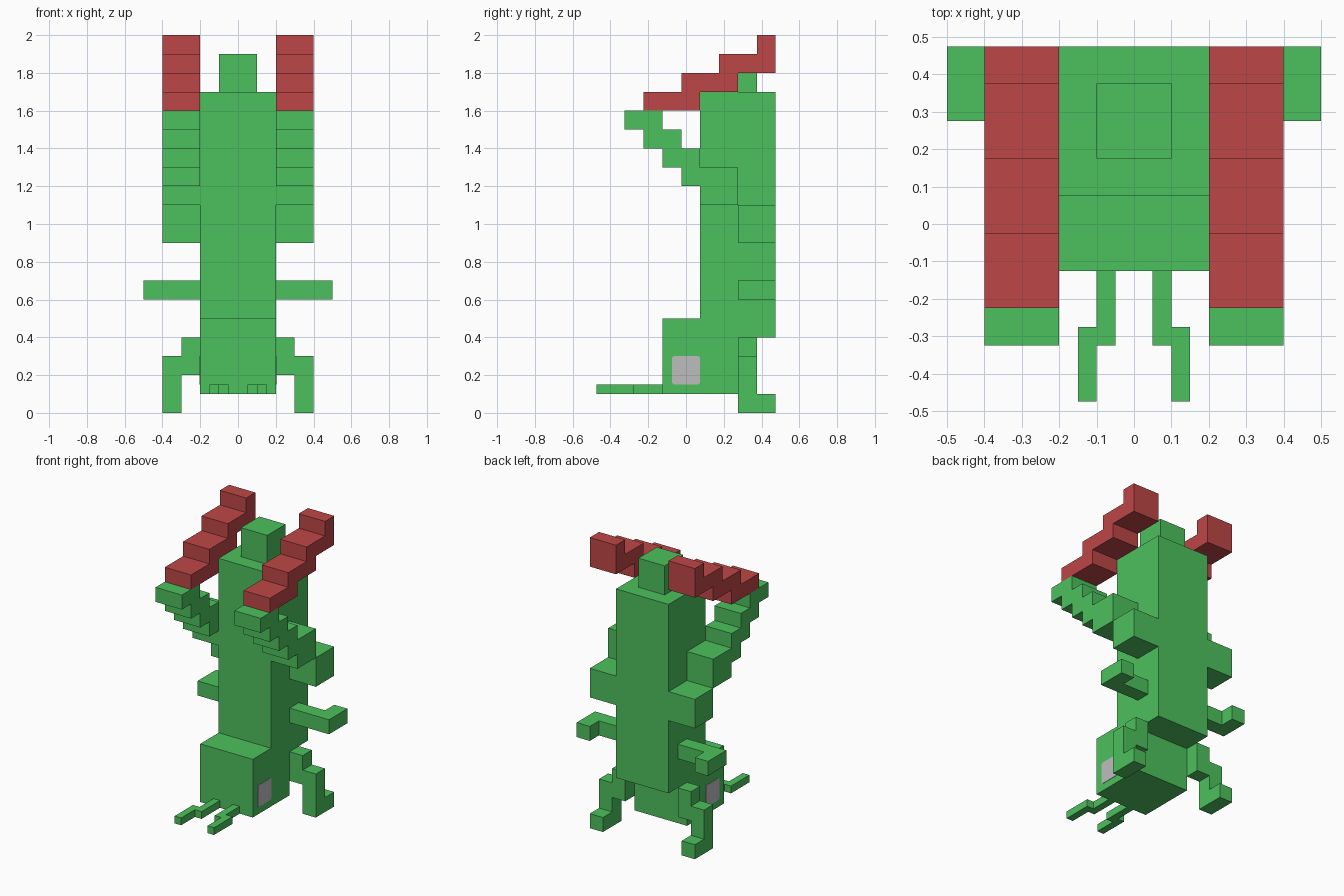
import bpy
import bmesh

cube = bpy.data.objects.get("Cube")
if cube:
    bpy.data.objects.remove(cube, do_unlink=True)


def material(name, rgb):
    mat = bpy.data.materials.new(name)
    mat.use_nodes = True
    mat.diffuse_color = (*rgb, 1)
    mat.node_tree.nodes["Principled BSDF"].inputs["Base Color"].default_value = (*rgb, 1)
    return mat


green = material("leaf green", (0.073, 0.533, 0.109))
red = material("claw red", (0.515, 0.061, 0.063))
grey = material("eye grey", (0.515, 0.515, 0.515))


def prism(name, profile, axis, low, high, mat, paired=True):
    """Extrude a flat profile along an axis; paired parts are mirrored across x."""
    def place(a, b, depth):
        return {"x": (depth, a, b), "y": (a, depth, b), "z": (a, b, depth)}[axis]

    bm = bmesh.new()
    base = bm.faces.new([bm.verts.new(place(a, b, low)) for a, b in profile])
    grown = bmesh.ops.extrude_face_region(bm, geom=[base])["geom"]
    moved = [v for v in grown if isinstance(v, bmesh.types.BMVert)]
    bmesh.ops.translate(bm, verts=moved, vec=place(0, 0, high - low))
    bmesh.ops.recalc_face_normals(bm, faces=bm.faces)
    mesh = bpy.data.meshes.new(name)
    bm.to_mesh(mesh)
    bm.free()
    mesh.materials.append(mat)
    obj = bpy.data.objects.new(name, mesh)
    bpy.context.collection.objects.link(obj)
    if paired:
        obj.modifiers.new("mirror", "MIRROR").use_mirror_merge = False
    return obj


def rect(a0, a1, b0, b1):
    return [(a0, b0), (a1, b0), (a1, b1), (a0, b1)]


def stairs(rows, bottom, step=0.1):
    """Outline of stacked rows, each given as (front, back)."""
    front, back = [], []
    for i, (f, b) in enumerate(rows):
        z0, z1 = bottom + i * step, bottom + (i + 1) * step
        front += [(f, z0), (f, z1)]
        back += [(b, z0), (b, z1)]
    return back + front[::-1]


# Central blocks
prism("body", rect(0.075, 0.475, 0.4, 1.7), "x", -0.2, 0.2, green, False)
prism("head", rect(-0.125, 0.275, 0.1, 0.5), "x", -0.2, 0.2, green, False)
prism("tail", rect(0.175, 0.375, 1.7, 1.9), "x", -0.1, 0.1, green, False)

# Eyes: thin plates with clipped corners
eye = []
for y, z, sy, sz in ((-0.075, 0.15, 1, 1), (0.075, 0.15, -1, 1),
                     (0.075, 0.3, -1, -1), (-0.075, 0.3, 1, -1)):
    corner = [(y, z + sz * 0.01), (y + sy * 0.01, z)]
    eye += corner if sy == sz else corner[::-1]
prism("eyes", eye, "x", 0.2, 0.203, grey)

# Raised forelimbs: upper joint, stepped arm and red stepped claw
prism("forelimb_joints", rect(0.275, 0.475, 0.9, 1.1), "x", 0.2, 0.4, green)
arm_rows = [(0.075, 0.275)] + [(-0.025 - 0.1 * i, 0.075 - 0.1 * i) for i in range(4)]
arm_rows[1] = (-0.025, 0.275)
arm_rows[2:] = [(-0.125, 0.075), (-0.225, -0.025), (-0.325, -0.125)]
prism("forelimb_arms", stairs(arm_rows, 1.1), "x", 0.2, 0.4, green)
claw_rows = [(-0.225, 0.075), (-0.025, 0.275), (0.175, 0.475), (0.375, 0.475)]
prism("forelimb_claws", stairs(claw_rows, 1.6), "x", 0.2, 0.4, red)

# Middle legs: straight out, then bent backwards
prism("middle_legs",
      [(0.2, 0.275), (0.5, 0.275), (0.5, 0.475), (0.4, 0.475), (0.4, 0.375), (0.2, 0.375)],
      "z", 0.6, 0.7, green)

# Lower legs: stepped outwards and down, with a foot pointing back
prism("lower_legs",
      [(0.2, 0.2), (0.3, 0.2), (0.3, 0), (0.4, 0), (0.4, 0.3), (0.3, 0.3), (0.3, 0.4), (0.2, 0.4)],
      "y", 0.275, 0.375, green)
prism("feet", rect(0.3, 0.4, 0, 0.1), "y", 0.375, 0.475, green)

# Feelers on the lower front of the head
prism("feelers",
      [(0.05, -0.125), (0.05, -0.325), (0.1, -0.325), (0.1, -0.475),
       (0.15, -0.475), (0.15, -0.275), (0.1, -0.275), (0.1, -0.125)],
      "z", 0.1, 0.15, green)
